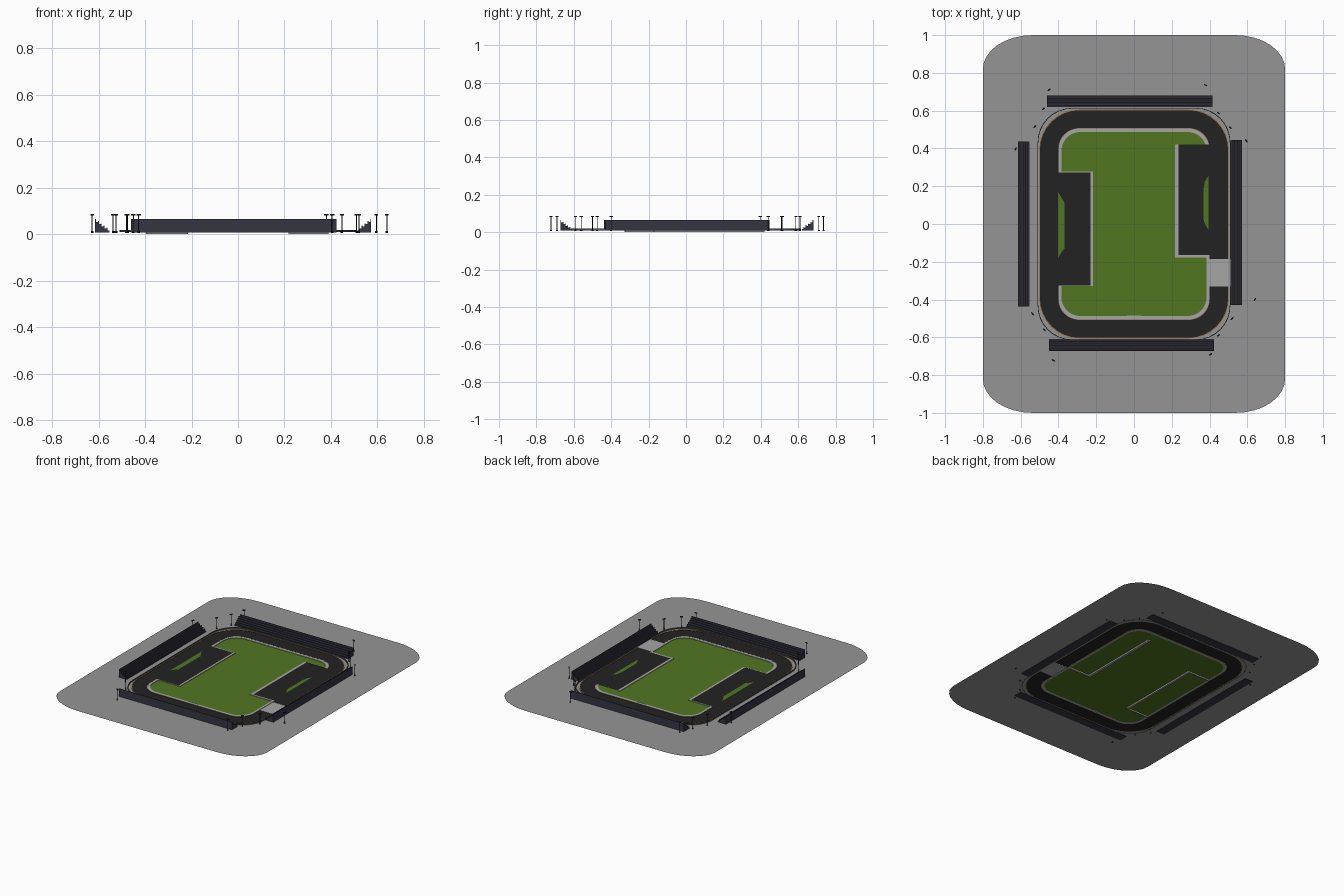
import bpy, bmesh, math
from mathutils import Matrix, Vector

if "Cube" in bpy.data.objects:
    bpy.data.objects.remove(bpy.data.objects["Cube"])


def mat(name, r, g, b):
    m = bpy.data.materials.new(name)
    m.diffuse_color = (r, g, b, 1)
    m.use_nodes = True
    m.node_tree.nodes["Principled BSDF"].inputs["Base Color"].default_value = m.diffuse_color
    return m


GROUND = mat("ground_grey", 0.30, 0.30, 0.30)
CONCRETE = mat("light_concrete", 0.38, 0.38, 0.38)
ASPHALT = mat("asphalt", 0.016, 0.016, 0.016)
GRASS = mat("grass", 0.085, 0.18, 0.015)
OCHRE = mat("ochre_kerb", 0.30, 0.13, 0.03)
SEAT = mat("seat_navy", 0.035, 0.035, 0.055)
STEP = mat("step_dark", 0.02, 0.02, 0.028)
METAL = mat("barrier_grey", 0.08, 0.08, 0.08)
POLE = mat("pole_black", 0.012, 0.012, 0.014)


def finish(name, bm, *mats, fix=True):
    if fix:
        bmesh.ops.recalc_face_normals(bm, faces=bm.faces)
    me = bpy.data.meshes.new(name)
    bm.to_mesh(me)
    bm.free()
    for m in mats:
        me.materials.append(m)
    ob = bpy.data.objects.new(name, me)
    bpy.context.collection.objects.link(ob)
    return ob


def loop(hx, hy, rx, ry, seg, gap=None):
    """Rounded rectangle, anticlockwise; gap leaves the right side open."""
    pts = []
    for k, (sx, sy) in enumerate([(1, 1), (-1, 1), (-1, -1), (1, -1)]):
        for i in range(seg + 1):
            a = math.pi / 2 * (k + i / seg)
            pts.append((sx * (hx - rx) + rx * math.cos(a),
                        sy * (hy - ry) + ry * math.sin(a)))
    if gap:
        pts = [(hx, gap[1])] + pts + [(hx, gap[0])]
    return pts


def ring(name, outer, inner, z0, z1, m, closed=True):
    """Band between two loops: flat if z0 == z1, otherwise solid."""
    bm = bmesh.new()
    n = len(outer)
    mk = lambda pts, z: [bm.verts.new((x, y, z)) for x, y in pts]
    ot, it = mk(outer, z1), mk(inner, z1)
    solid = z1 > z0
    if solid:
        ob_, ib = mk(outer, z0), mk(inner, z0)
    for i in range(n if closed else n - 1):
        j = (i + 1) % n
        bm.faces.new((ot[i], ot[j], it[j], it[i]))
        if solid:
            bm.faces.new((ob_[i], ob_[j], ot[j], ot[i]))
            bm.faces.new((ib[j], ib[i], it[i], it[j]))
            bm.faces.new((ob_[j], ob_[i], ib[i], ib[j]))
    return finish(name, bm, m, fix=solid)


def sheet(name, pts, z, m):
    bm = bmesh.new()
    f = bm.faces.new([bm.verts.new((x, y, z)) for x, y in pts])
    f.normal_update()
    if f.normal.z < 0:
        f.normal_flip()
    return finish(name, bm, m, fix=False)


def add_box(bm, x0, x1, y0, y1, z0, z1, mtx=Matrix()):
    c = Vector(((x0 + x1) / 2, (y0 + y1) / 2, (z0 + z1) / 2))
    bmesh.ops.create_cube(bm, size=1, matrix=mtx @ Matrix.Translation(c)
                          @ Matrix.Diagonal((x1 - x0, y1 - y0, z1 - z0, 1)))


def rect(x0, x1, y0, y1):
    return [(x0, y0), (x1, y0), (x1, y1), (x0, y1)]


# Ground, track, verge and field
S = 8
GAP = (-0.33, -0.185)
track_out = loop(0.5, 0.603, 0.21, 0.21, S)
ring("ground", loop(0.8, 1.0, 0.265, 0.18, 4 * 2), track_out, 0.01, 0.01, GROUND)
ring("track", loop(0.498, 0.603, 0.21, 0.21, S, GAP),
     loop(0.398, 0.5, 0.11, 0.11, S, GAP), 0.011, 0.011, ASPHALT, closed=False)
sheet("track_gap", rect(0.39, 0.5, *GAP), 0.0105, CONCRETE)
ring("verge", loop(0.399, 0.506, 0.11, 0.11, S),
     loop(0.384, 0.487, 0.10, 0.10, S), 0.009, 0.013, CONCRETE)
sheet("field", loop(0.395, 0.5, 0.11, 0.11, S), 0.0095, GRASS)

# Kerbs along both track edges and the outer barrier
ring("outer_kerb", loop(0.501, 0.605, 0.21, 0.21, S, GAP),
     loop(0.498, 0.602, 0.21, 0.21, S, GAP), 0.010, 0.013, OCHRE, closed=False)
ring("inner_kerb", loop(0.401, 0.508, 0.11, 0.11, S, GAP),
     loop(0.399, 0.506, 0.11, 0.11, S, GAP), 0.010, 0.0135, OCHRE, closed=False)
ring("barrier", loop(0.510, 0.614, 0.18, 0.18, S, GAP),
     loop(0.507, 0.611, 0.18, 0.18, S, GAP), 0.009, 0.019, METAL, closed=False)

# Start and back-straight marks
for y in (0.496, -0.494):
    sheet("line_mark", rect(-0.037, 0.037, y - 0.009, y + 0.009), 0.0137, CONCRETE)

# Pit areas with a low kerb wall and a grass island
sheet("west_pit", rect(-0.41, -0.23, -0.325, 0.272), 0.0138, ASPHALT)
sheet("west_island", [(-0.402, 0.17), (-0.39, 0.15), (-0.367, 0.11), (-0.367, -0.13),
                      (-0.385, -0.15), (-0.402, -0.18)], 0.0146, GRASS)
sheet("east_pit", rect(0.235, 0.41, -0.165, 0.42), 0.0138, ASPHALT)
sheet("east_island", [(0.394, 0.255), (0.375, 0.225), (0.367, 0.18), (0.367, 0.03),
                      (0.375, 0.0), (0.394, -0.03)], 0.0146, GRASS)
bm = bmesh.new()
add_box(bm, -0.23, -0.216, -0.327, 0.279, 0, 0.0135)
add_box(bm, -0.395, -0.23, 0.272, 0.279, 0, 0.0135)
add_box(bm, -0.395, -0.23, -0.329, -0.325, 0, 0.0135)
add_box(bm, 0.218, 0.235, -0.177, 0.42, 0, 0.0135)
add_box(bm, 0.235, 0.39, -0.177, -0.165, 0, 0.0135)
finish("pit_walls", bm, CONCRETE)


# Grandstands: stepped profile with seat backs, extruded along the length
def stand(name, x, y, angle, length=0.875, depth=0.062):
    tiers = 5
    t = depth / tiers
    prof = [(0, 0.008)]
    for i in range(tiers):
        z = 0.016 + 0.009 * i
        d = i * t
        prof += [(d, z), (d + t - 0.004, z), (d + t - 0.004, z + 0.013), (d + t, z + 0.013)]
    prof.append((depth, 0.008))
    bm = bmesh.new()
    a = [bm.verts.new((-length / 2, d, z)) for d, z in prof]
    b = [bm.verts.new((length / 2, d, z)) for d, z in prof]
    n = len(prof)
    for i in range(n):
        j = (i + 1) % n
        f = bm.faces.new((a[i], a[j], b[j], b[i]))
        wide_tread = prof[i][1] == prof[j][1] and prof[j][0] - prof[i][0] > 0.005
        f.material_index = 1 if wide_tread else 0
    bm.faces.new(a)
    bm.faces.new(b[::-1])
    ob = finish(name, bm, SEAT, STEP)
    ob.location = (x, y, 0)
    ob.rotation_euler.z = angle


stand("north_stand", -0.023, 0.619, 0)
stand("south_stand", -0.013, -0.61, math.pi)
stand("west_stand", -0.553, 0.0, math.pi / 2)
stand("east_stand", 0.511, 0.008, -math.pi / 2)

# Floodlight poles: foot, mast and crossbar facing the middle
lights = [(-0.45, 0.71), (0.38, 0.735), (0.447, 0.587), (0.51, 0.51), (0.595, 0.44),
          (0.64, -0.40), (0.52, -0.50), (0.447, -0.59), (0.405, -0.69), (-0.427, -0.722),
          (-0.475, -0.56), (-0.537, -0.475), (-0.627, 0.397), (-0.525, 0.515), (-0.48, 0.61)]
bm = bmesh.new()
for x, y in lights:
    m = Matrix.Translation((x, y, 0)) @ Matrix.Rotation(math.atan2(y, x) + math.pi / 2, 4, 'Z')
    add_box(bm, -0.004, 0.004, -0.004, 0.004, 0.006, 0.013, m)
    add_box(bm, -0.0015, 0.0015, -0.0015, 0.0015, 0.01, 0.083, m)
    add_box(bm, -0.009, 0.009, -0.003, 0.003, 0.081, 0.088, m)
finish("floodlights", bm, POLE)
